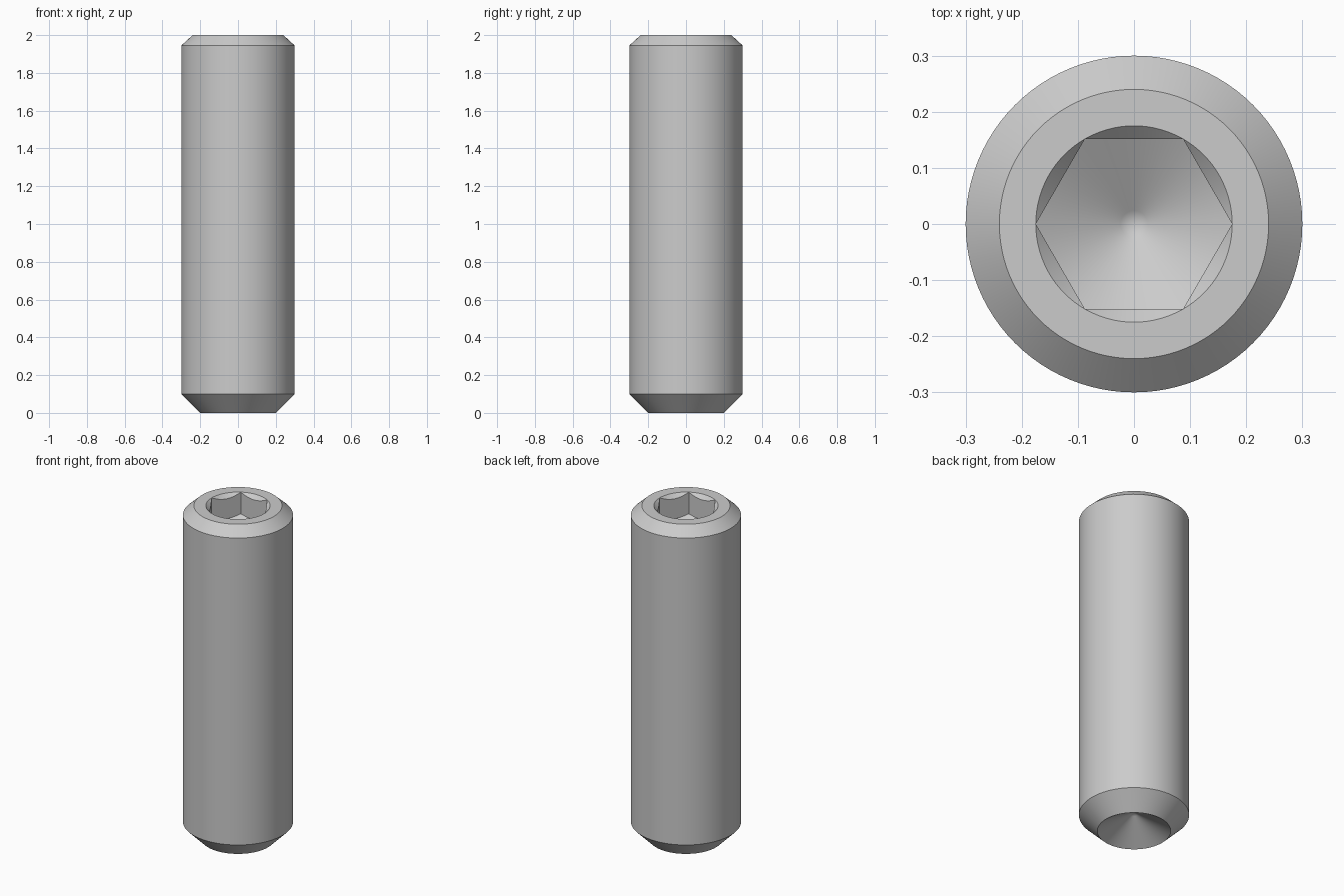
import bpy
import bmesh
from math import cos, sin, pi, radians, tan

cube = bpy.data.objects.get("Cube")
if cube:
    bpy.data.objects.remove(cube, do_unlink=True)

SEGMENTS = 96            # multiple of six, so the hex corners fall on vertices
SOCKET = 0.175           # hex corner radius and countersink radius
SLOPE = tan(radians(30))  # drill-point cones
SOCKET_DEPTH = 0.13      # depth of the socket at its corners


def hex_radius(a):
    """Distance from the axis to the hex wall at angle a."""
    return SOCKET * cos(pi / 6) / cos(a % (pi / 3) - pi / 6)


def section(a):
    """Radius and height of the screw profile at angle a, bottom to socket."""
    h = hex_radius(a)
    floor = 2 - SOCKET_DEPTH - SOCKET * SLOPE
    return [
        (0.02, 0.18 * SLOPE),           # cup point
        (0.2, 0), (0.3, 0.1),           # lower chamfer
        (0.3, 1.945), (0.24, 2),        # shank and upper chamfer
        (SOCKET, 2),                    # flat rim
        (h, 2 - (SOCKET - h)),          # countersink down to the hex walls
        (h, floor + h * SLOPE),         # hex walls
        (0.024, floor + 0.024 * SLOPE),  # drilled floor
    ]


# Set screw body
bm = bmesh.new()
columns = []
for i in range(SEGMENTS):
    a = 2 * pi * i / SEGMENTS
    columns.append([bm.verts.new((r * cos(a), r * sin(a), z))
                    for r, z in section(a)])
cup_tip = bm.verts.new((0, 0, 0.2 * SLOPE))
floor_tip = bm.verts.new((0, 0, 2 - SOCKET_DEPTH - SOCKET * SLOPE))
for i, col in enumerate(columns):
    nxt = columns[(i + 1) % SEGMENTS]
    for j in range(len(col) - 1):
        bm.faces.new((col[j], nxt[j], nxt[j + 1], col[j + 1]))
    bm.faces.new((cup_tip, nxt[0], col[0]))
    bm.faces.new((floor_tip, col[-1], nxt[-1]))
bmesh.ops.remove_doubles(bm, verts=bm.verts, dist=1e-5)
bmesh.ops.recalc_face_normals(bm, faces=bm.faces)
mesh = bpy.data.meshes.new("set_screw")
bm.to_mesh(mesh)
bm.free()
screw = bpy.data.objects.new("set_screw", mesh)
bpy.context.collection.objects.link(screw)

# Steel colour
steel = bpy.data.materials.new("steel_grey")
steel.use_nodes = True
colour = (0.6, 0.6, 0.6, 1)
steel.diffuse_color = colour
steel.node_tree.nodes["Principled BSDF"].inputs["Base Color"].default_value = colour
mesh.materials.append(steel)

# Smooth round surfaces, crisp edges
bpy.ops.object.select_all(action="DESELECT")
screw.select_set(True)
bpy.context.view_layer.objects.active = screw
bpy.ops.object.shade_smooth_by_angle(angle=radians(30))
